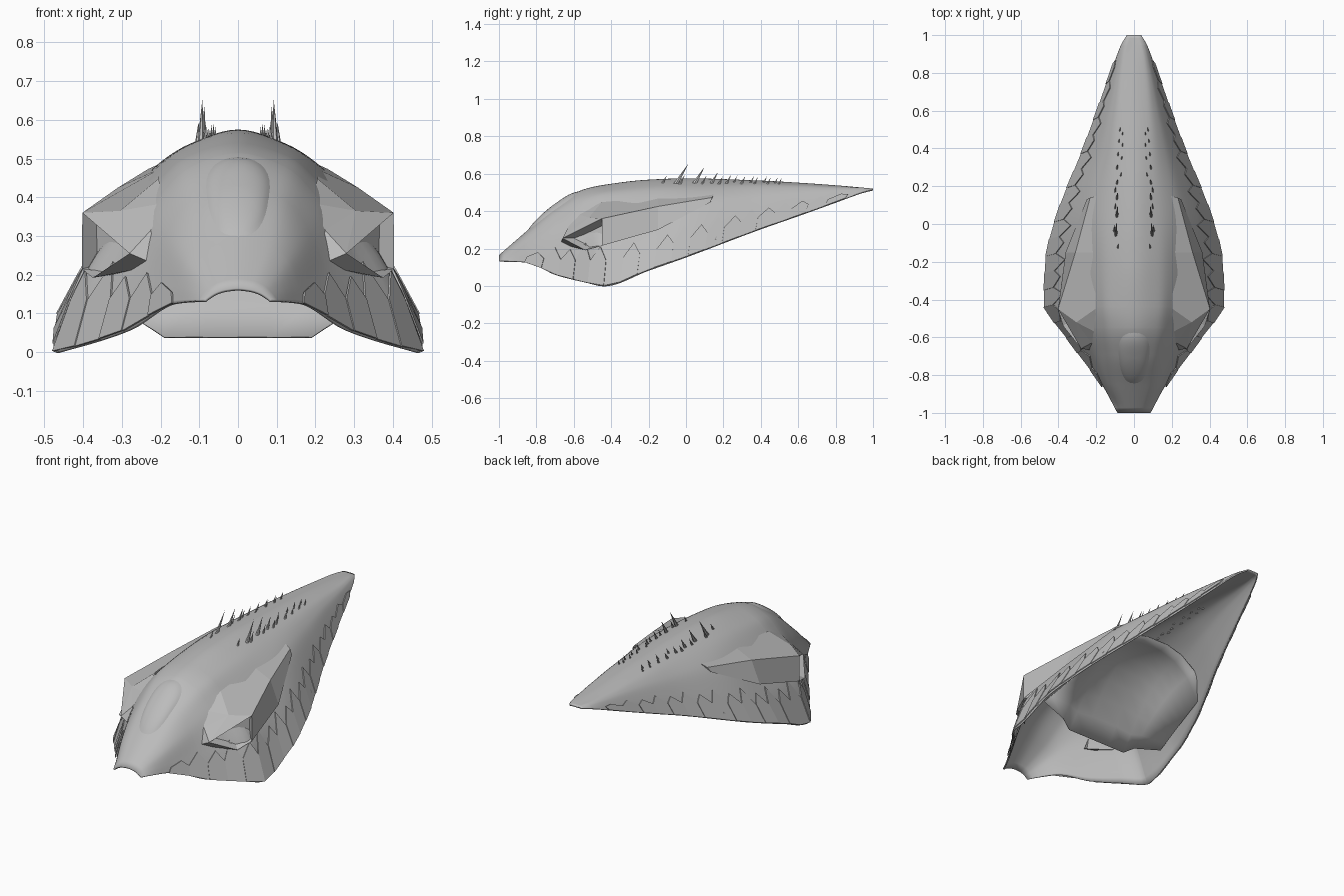
import bpy, bmesh, math
from mathutils import Vector

if "Cube" in bpy.data.objects:
    bpy.data.objects.remove(bpy.data.objects["Cube"])

grey = bpy.data.materials.new("shell_grey")
grey.diffuse_color = (0.5, 0.5, 0.5, 1)
grey.use_nodes = True
grey.node_tree.nodes["Principled BSDF"].inputs["Base Color"].default_value = grey.diffuse_color

# Stations along y: y, ridge z, then (x, z) of crown, upper side, lower side, rim
ST = [
    (-1.0, .165, .03, .162, .055, .155, .075, .144, .088, .135),
    (-.85, .295, .08, .28, .135, .235, .158, .175, .17, .125),
    (-.70, .425, .10, .40, .18, .32, .235, .19, .28, .06),
    (-.55, .515, .12, .48, .205, .40, .32, .21, .39, .022),
    (-.44, .54, .13, .505, .225, .42, .385, .22, .472, 0),
    (-.20, .568, .13, .53, .24, .44, .375, .25, .465, .085),
    (0, .575, .12, .54, .23, .465, .34, .31, .42, .155),
    (.40, .563, .09, .545, .16, .495, .215, .41, .265, .305),
    (.60, .552, .075, .54, .12, .51, .158, .45, .192, .375),
    (.80, .538, .06, .53, .085, .515, .105, .485, .122, .447),
    (.95, .525, .035, .525, .05, .52, .06, .512, .068, .502),
    (1.0, .52, .015, .52, .026, .52, .034, .518, .038, .516),
]
YS = [s[0] for s in ST]


def curve(xs, vs, x, flat=False):
    """Smooth interpolation without overshoot."""
    n = len(xs)
    k = 0
    while k < n - 2 and x > xs[k + 1]:
        k += 1
    sl = [(vs[i + 1] - vs[i]) / (xs[i + 1] - xs[i]) for i in range(n - 1)]

    def tan(i):
        if i == 0:
            return 0 if flat else sl[0]
        if i == n - 1:
            return sl[-1]
        a, b = sl[i - 1], sl[i]
        return 2 * a * b / (a + b) if a * b > 0 else 0
    h = xs[k + 1] - xs[k]
    u = (x - xs[k]) / h
    return ((2*u**3 - 3*u*u + 1) * vs[k] + (u**3 - 2*u*u + u) * h * tan(k)
            + (3*u*u - 2*u**3) * vs[k + 1] + (u**3 - u*u) * h * tan(k + 1))


def surf(y, t):
    """Point on the shell: t = 0 ridge ... 4 rim, sign gives the side."""
    c = [curve(YS, [s[i] for s in ST], y) for i in range(1, 10)]
    a = abs(t)
    x = curve(range(5), [0, c[1], c[3], c[5], c[7]], a)
    z = curve(range(5), [c[0], c[2], c[4], c[6], c[8]], a, True)
    return Vector((math.copysign(x, t), y, z))


def normal(y, t):
    y, e = max(-.98, min(.98, y)), .01
    t = max(-3.98, min(3.98, t))
    return (surf(y, t + e) - surf(y, t - e)).cross(
        surf(y + e, t) - surf(y - e, t)).normalized()


def make(name, verts, faces, smooth=None, thick=0, mirror=False):
    me = bpy.data.meshes.new(name)
    me.from_pydata([tuple(v) for v in verts], [], faces)
    me.materials.append(grey)
    ob = bpy.data.objects.new(name, me)
    bpy.context.collection.objects.link(ob)
    if smooth:
        bpy.ops.object.select_all(action='DESELECT')
        ob.select_set(True)
        bpy.context.view_layer.objects.active = ob
        bpy.ops.object.shade_smooth_by_angle(angle=math.radians(smooth))
    if thick:
        m = ob.modifiers.new("thickness", 'SOLIDIFY')
        m.thickness, m.offset = thick, -1
    if mirror:
        ob.modifiers.new("mirror", 'MIRROR')
    return ob


def grid_faces(rows, cols):
    return [(i*cols + j, i*cols + j + 1, (i+1)*cols + j + 1, (i+1)*cols + j)
            for i in range(rows - 1) for j in range(cols - 1)]


# Main shell
rows = sorted(set([round(-1 + i / 36, 4) for i in range(73)] + YS + [.985]))
ts = [i / 6 for i in range(-24, 25)]
make("main_shell", [surf(y, t) for y in rows for t in ts],
     grid_faces(len(rows), len(ts)), 40, .008)

# Oval forehead panel
pv, pf, N, R = [], [], 32, 8
for r in range(R + 1):
    q = r / R
    for k in range(N):
        a = 2 * math.pi * k / N
        ca, sa = math.cos(a), math.sin(a)
        y = -.71 + .14 * q * math.copysign(abs(ca)**.8, ca)
        x = (.082 + .1 * (y + .71)) * q * math.copysign(abs(sa)**.8, sa)
        t = x / curve(YS, [s[2] for s in ST], y)
        pv.append(surf(y, t) + normal(y, t) * (.014 * (1 - q**4) - .002))
        if r < R:
            n = r*N + (k + 1) % N
            pf.append((r*N + k, r*N + k + N, n + N, n))
make("forehead_panel", pv, pf, 40)

# Side pods: wedge with a brow and a recessed front socket
P = [(.19, .15, .492), (.232, .14, .473), (.25, .13, .447),
     (.20, -.15, .475), (.31, -.15, .425), (.362, -.15, .30),
     (.205, -.45, .448), (.402, -.45, .36), (.403, -.45, .215),
     (.19, -.58, .385), (.28, -.66, .255), (.375, -.54, .192),
     (.21, -.67, .225), (.30, -.56, .205), (.305, -.52, .365), (.225, -.63, .315)]
F = [(0, 1, 4, 3), (1, 2, 5, 4), (3, 4, 7, 14, 6), (4, 5, 8, 7),
     (6, 14, 9), (9, 14, 15), (14, 7, 10), (15, 14, 10), (15, 10, 12),
     (10, 11, 13, 12), (11, 8, 13), (0, 2, 1), (7, 8, 11, 10)]
pod = make("side_pod", P, [f[::-1] for f in F], mirror=True)
bm = bmesh.new()
bm.from_mesh(pod.data)
bmesh.ops.recalc_face_normals(bm, faces=bm.faces)
mid = (Vector(P[7]) + Vector(P[8]) + Vector(P[10]) + Vector(P[11])) / 4
socket = min((f for f in bm.faces if len(f.verts) == 4),
             key=lambda f: (f.calc_center_median() - mid).length)
bmesh.ops.inset_region(bm, faces=[socket], thickness=.008, depth=0)
c = socket.calc_center_median()
for v in socket.verts:
    v.co += (c - v.co) * .15 + Vector((-.03, .05, 0))
bm.to_mesh(pod.data)

# Jagged skirt plates around the rim
edges = [-.86, -.77, -.68, -.60, -.52, -.44, -.35, -.26, -.17, -.08, .01, .10,
         .19, .28, .37, .46, .55, .64, .74, .85]
sv, sf = [], []
for i, (a, b) in enumerate(zip(edges, edges[1:])):
    top = 2.9 if i % 2 else 3.05
    lean = .3 * (b - a)
    outline = [(a, 4), (b, 4), (b + lean * .5, 3.4), ((a + b) / 2 + lean, top),
               (a + lean * .5, 3.4)]
    base = len(sv)
    for y, t in outline:
        sv.append(surf(y, t) + normal(y, t) * (.006 if i % 2 else .009))
    sf.append(tuple(range(base, base + 5)))
make("skirt_plates", sv, sf, thick=.005, mirror=True)

# Two rows of swept-back spikes: y, x, height, radius
spikes = [(-.13, .085, .04, .007), (-.06, .095, .105, .011), (-.04, .105, .05, .008),
          (.04, .09, .085, .011), (.08, .10, .045, .007), (.13, .09, .06, .009),
          (.17, .10, .04, .008), (.21, .09, .045, .008), (.25, .07, .035, .006),
          (.29, .09, .04, .008), (.34, .065, .035, .006), (.36, .085, .035, .007),
          (.41, .06, .033, .006), (.43, .08, .033, .006), (.47, .06, .03, .006),
          (.49, .075, .03, .006)]
kv, kf = [], []
for y, x, h, r in spikes:
    root = surf(y, x / curve(YS, [s[2] for s in ST], y))
    b = len(kv)
    for k in range(6):
        a = k * math.pi / 3
        kv.append(root + Vector((r*.8*math.cos(a), r*1.5*math.sin(a), -.012)))
    kv.append(root + Vector((-.004, h * .7, h)))
    kf += [(b + k, b + (k + 1) % 6, b + 6) for k in range(6)]
    kf.append(tuple(b + 5 - k for k in range(6)))
make("crest_spikes", kv, kf, mirror=True)

# Inner liner: a vault from a low front edge up to the ceiling, meeting the walls
half = [((.41, -.27, .115), (.355, .16, .25), 0), ((.25, -.30, .08), (.28, .18, .36), .06),
        ((.19, -.32, .04), (.18, .19, .42), .10), ((.085, -.32, .04), (.07, .20, .44), .12)]
cols = [(Vector((s * p[0], p[1], p[2])), Vector((s * q[0], q[1], q[2])), bow)
        for s, seq in ((-1, half), (1, half[::-1])) for p, q, bow in seq]
lv = [a.lerp(b, k / 8) + Vector((0, 0, bow * math.sin(math.pi * k / 8)))
      for k in range(9) for a, b, bow in cols]
make("inner_liner", lv, grid_faces(9, len(cols)), 50, .005)
